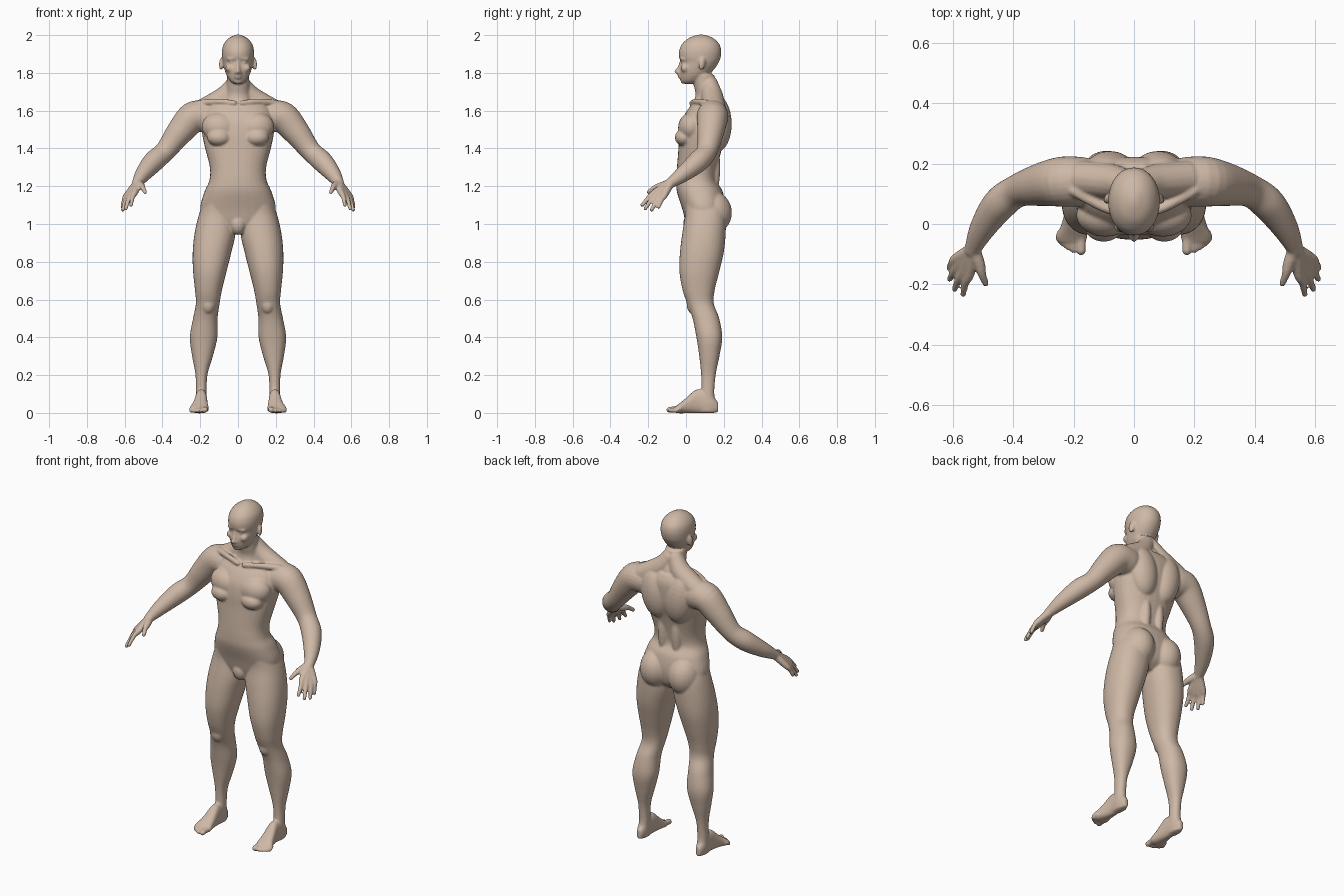
import bpy, bmesh
from math import cos, sin, pi, radians
from mathutils import Vector, Matrix, Euler

bm = bmesh.new()


def smooth_rows(rows, n=5):
    """Catmull-Rom interpolation of rows of numbers."""
    out = []
    for i in range(len(rows) - 1):
        p0, p1 = rows[max(i - 1, 0)], rows[i]
        p2, p3 = rows[i + 1], rows[min(i + 2, len(rows) - 1)]
        for k in range(n):
            t = k / n
            out.append([0.5 * (2 * b + (c - a) * t + (2 * a - 5 * b + 4 * c - d) * t * t
                               + (3 * b - a - 3 * c + d) * t ** 3)
                        for a, b, c, d in zip(p0, p1, p2, p3)])
    return out + [list(rows[-1])]


def skin(rings):
    """Close a stack of point rings into a solid."""
    vs = [[bm.verts.new(p) for p in r] for r in rings]
    n = len(vs[0])
    for a, b in zip(vs, vs[1:]):
        for i in range(n):
            bm.faces.new((a[i], a[(i + 1) % n], b[(i + 1) % n], b[i]))
    bm.faces.new(vs[0][::-1])
    bm.faces.new(vs[-1])


def loft(rows, axis='z', power=2.0, n=32):
    """Rows of (height, a0, a1, b0, b1); a is x, b is y (axis z) or z (axis y)."""
    rings = []
    for h, a0, a1, b0, b1 in smooth_rows(rows):
        ring = []
        for i in range(n):
            c, s = cos(2 * pi * i / n), sin(2 * pi * i / n)
            c = abs(c) ** (2 / power) * (1 if c > 0 else -1)
            s = abs(s) ** (2 / power) * (1 if s > 0 else -1)
            a, b = (a0 + a1) / 2 + c * (a1 - a0) / 2, (b0 + b1) / 2 + s * (b1 - b0) / 2
            ring.append((a, b, h) if axis == 'z' else (a, h, b))
        rings.append(ring)
    skin(rings)


def blob(c, r, rot=(0, 0, 0)):
    m = (Matrix.Translation(c) @ Euler([radians(a) for a in rot]).to_matrix().to_4x4()
         @ Matrix.Diagonal((*r, 1)))
    bmesh.ops.create_uvsphere(bm, u_segments=24, v_segments=16, radius=1, matrix=m)


def tube(rows, n=16):
    """Round limb through (x, y, z, radius) points with ball ends."""
    pts = smooth_rows(rows)
    rings = []
    for i, p in enumerate(pts):
        d = Vector(pts[min(i + 1, len(pts) - 1)][:3]) - Vector(pts[max(i - 1, 0)][:3])
        u = d.cross(Vector((0.3, 1, 0.2))).normalized()
        v = d.cross(u).normalized()
        rings.append([Vector(p[:3]) + p[3] * (u * cos(2 * pi * k / n) + v * sin(2 * pi * k / n))
                      for k in range(n)])
    skin(rings)
    for p in (rows[0], rows[-1]):
        blob(p[:3], (p[3],) * 3)


# ---- paired parts, built on +x ----
# leg
loft([(1.12, .03, .18, -.01, .19), (1.05, .015, .207, -.005, .21), (.95, .013, .23, -.02, .21),
      (.85, .035, .24, -.032, .2), (.75, .06, .238, -.035, .177), (.65, .085, .228, -.018, .152),
      (.58, .097, .223, .006, .147), (.5, .108, .238, .035, .176), (.4, .109, .255, .055, .192),
      (.3, .133, .243, .07, .177), (.2, .162, .225, .08, .157), (.1, .166, .224, .08, .15),
      (.04, .167, .225, .06, .165), (.002, .172, .22, .07, .162)], power=2.2)
blob((.158, .035, .575), (.036, .032, .05))            # kneecap
blob((.093, .137, 1.06), (.093, .106, .115))           # buttock
# foot and toes
loft([(.17, .182, .212, .005, .055), (.13, .168, .225, -.002, .1), (.06, .164, .226, -.002, .125),
      (.0, .159, .24, -.002, .078), (-.04, .154, .256, -.002, .046),
      (-.06, .162, .25, .002, .032)], axis='y', power=2.4)
for x, y, r in ((.175, -.088, .016), (.201, -.086, .011), (.219, -.077, .0105),
                (.235, -.066, .01), (.249, -.052, .01)):
    tube([(x - .002, -.03, .022, r), (x, (y - .03) / 2, .02, r), (x, y, r, r)])
# arm
tube([(.18, .14, 1.57, .083), (.24, .14, 1.563, .083), (.31, .13, 1.485, .071),
      (.385, .11, 1.387, .055), (.447, .064, 1.33, .056), (.502, -.015, 1.265, .043),
      (.535, -.085, 1.215, .027)], n=24)
# hand: each finger continues a palm bone from the wrist
wrist = (.532, -.082, 1.217)
for k, t in (((.545, -.165, 1.168), (.566, -.232, 1.1)), ((.565, -.155, 1.155), (.594, -.216, 1.081)),
             ((.58, -.137, 1.148), (.61, -.182, 1.075)), ((.59, -.115, 1.15), (.612, -.145, 1.09))):
    m = Vector(k).lerp(Vector(t), .45) + Vector((.003, 0, .006))
    tube([(*wrist, .023), (*k, .0175), (*m, .0125), (*t, .0105)])
tube([(*wrist, .022), (.513, -.13, 1.203, .02), (.503, -.168, 1.19, .014), (.491, -.198, 1.168, .011)])
# chest, back and shoulder muscles
blob((.095, .03, 1.51), (.097, .072, .08), (0, -10, 0))
blob((.1, -.008, 1.458), (.064, .051, .046))
blob((.08, .165, 1.53), (.088, .077, .15), (0, 8, 0))
blob((.045, .13, 1.3), (.036, .052, .17))
tube([(.02, .125, 1.74, .045), (.07, .14, 1.672, .058), (.17, .15, 1.61, .06)])
tube([(.02, .03, 1.64, .014), (.1, .055, 1.648, .016), (.2, .11, 1.64, .018)])   # collarbone
# ear, brow, cheek, eyelid, nostril
blob((.088, .085, 1.848), (.011, .019, .034), (-12, 0, 25))
blob((.033, -.018, 1.875), (.03, .013, .009), (0, 8, 22))
blob((.045, -.004, 1.825), (.022, .024, .022))
blob((.032, -.013, 1.856), (.015, .012, .009))
blob((.011, -.038, 1.802), (.009, .013, .009))

# mirror everything so far
other = bmesh.ops.duplicate(bm, geom=bm.verts[:] + bm.edges[:] + bm.faces[:])['geom']
for v in other:
    if isinstance(v, bmesh.types.BMVert):
        v.co.x *= -1

# ---- centre parts ----
# torso
loft([(h, -w, w, f, b) for h, w, f, b in (
    (1.665, .09, .075, .2), (1.62, .165, .02, .22), (1.55, .19, -.022, .222), (1.48, .19, -.036, .215),
    (1.4, .174, -.04, .19), (1.3, .149, -.048, .168), (1.23, .152, -.052, .163),
    (1.17, .178, -.048, .195), (1.08, .2, -.02, .208), (1.0, .17, .002, .19), (.955, .07, .03, .14))],
    power=2.3)
blob((0, .03, 1.0), (.045, .045, .058))
# neck
loft([(h, -w, w, f, b) for h, w, f, b in (
    (1.62, .09, .03, .2), (1.68, .07, .05, .185), (1.73, .061, .042, .16), (1.79, .06, .03, .15))])
# head
loft([(h, -w, w, f, b) for h, w, f, b in (
    (1.742, .022, -.012, .035), (1.757, .042, -.026, .075), (1.785, .06, -.032, .115),
    (1.82, .072, -.035, .15), (1.855, .08, -.026, .173), (1.88, .084, -.036, .183),
    (1.915, .085, -.037, .187), (1.95, .077, -.023, .178), (1.98, .054, .008, .15),
    (1.996, .027, .043, .117), (2.003, .006, .07, .09))], power=2.1)
# nose, lips, chin
tube([(0, -.024, 1.865, .008), (0, -.036, 1.83, .009), (0, -.052, 1.806, .01)])
blob((0, -.032, 1.785), (.022, .012, .006))
blob((0, -.03, 1.774), (.019, .012, .006))
blob((0, -.016, 1.755), (.02, .013, .012))

# fuse all parts into one smooth body
bmesh.ops.recalc_face_normals(bm, faces=bm.faces[:])
mesh = bpy.data.meshes.new("body")
bm.to_mesh(mesh)
bm.free()
body = bpy.data.objects.new("body", mesh)
bpy.context.collection.objects.link(body)
fuse = body.modifiers.new("fuse", 'REMESH')
fuse.mode = 'VOXEL'
fuse.voxel_size = 0.006
fuse.use_smooth_shade = True
soften = body.modifiers.new("soften", 'SMOOTH')
soften.factor = 0.5
soften.iterations = 5

# skin colour
mat = bpy.data.materials.new("skin")
mat.diffuse_color = (.62, .48, .38, 1)
mesh.materials.append(mat)
